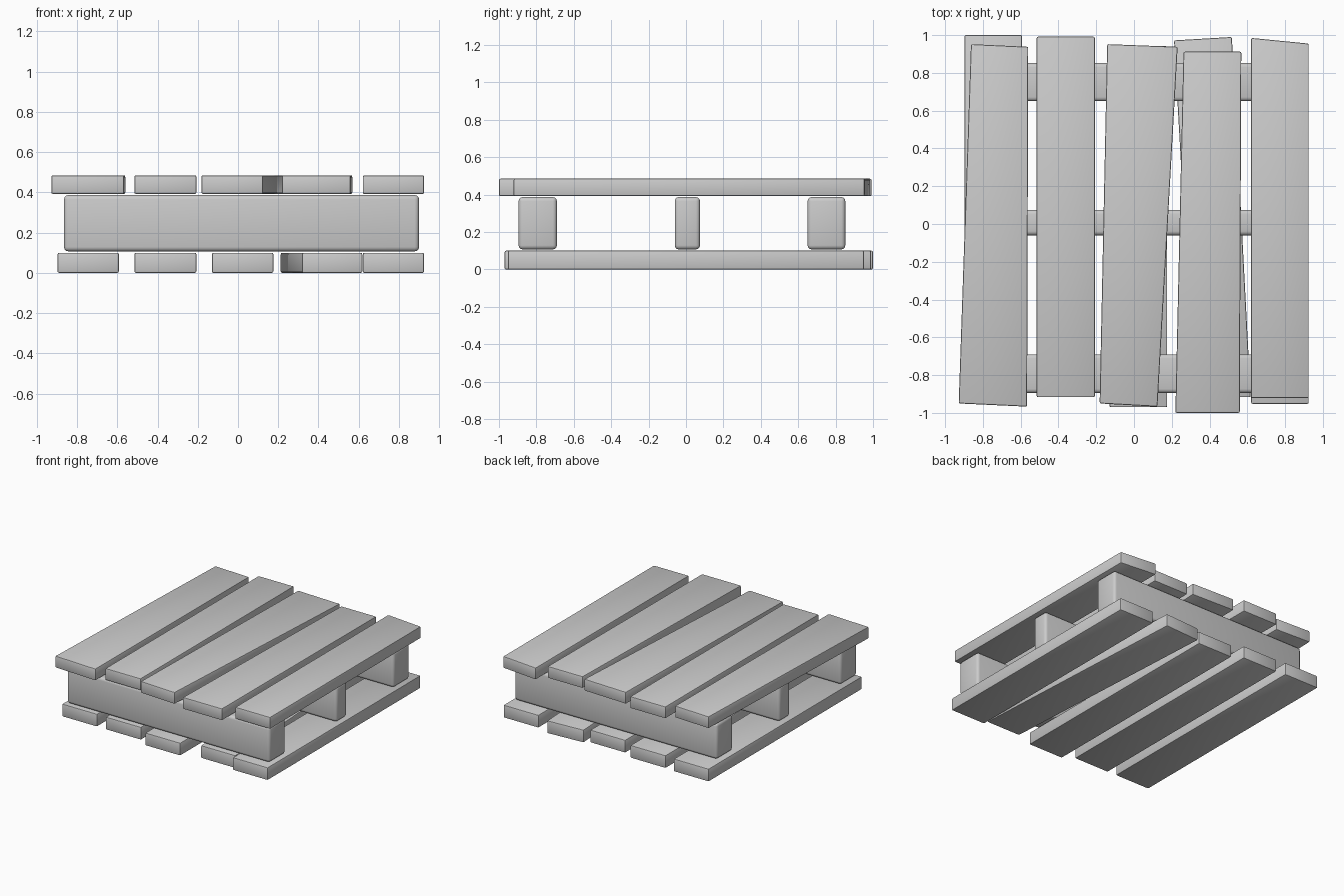
import bpy, bmesh

if "Cube" in bpy.data.objects:
    bpy.data.objects.remove(bpy.data.objects["Cube"])


def slab(name, corners, z0, z1, bevel, segments):
    """Extrude a four-sided plan outline from z0 to z1 and round its edges."""
    bm = bmesh.new()
    face = bm.faces.new([bm.verts.new((x, y, z0)) for x, y in corners])
    ext = bmesh.ops.extrude_face_region(bm, geom=[face])
    top = [v for v in ext["geom"] if isinstance(v, bmesh.types.BMVert)]
    bmesh.ops.translate(bm, verts=top, vec=(0, 0, z1 - z0))
    bmesh.ops.recalc_face_normals(bm, faces=bm.faces)
    mesh = bpy.data.meshes.new(name)
    bm.to_mesh(mesh)
    bm.free()
    ob = bpy.data.objects.new(name, mesh)
    bpy.context.collection.objects.link(ob)
    mod = ob.modifiers.new("rounded_edges", "BEVEL")
    mod.width = bevel
    mod.segments = segments
    bpy.ops.object.select_all(action="DESELECT")
    ob.select_set(True)
    bpy.context.view_layer.objects.active = ob
    bpy.ops.object.modifier_apply(modifier=mod.name)
    bpy.ops.object.shade_smooth_by_angle()
    return ob


def rect(x0, x1, y0, y1):
    return [(x0, y0), (x1, y0), (x1, y1), (x0, y1)]


# Cross beams
for name, y0, y1 in (("front_beam", -0.895, -0.69),
                     ("middle_beam", -0.06, 0.075),
                     ("back_beam", 0.65, 0.852)):
    slab(name, rect(-0.865, 0.90, y0, y1), 0.107, 0.387, 0.022, 3)

# Deck planks: front left, front right, back right, back left
deck = [
    [(-0.928, -0.95), (-0.566, -0.967), (-0.56, 0.938), (-0.863, 0.952)],
    rect(-0.515, -0.207, -0.917, 0.992),
    [(-0.182, -0.95), (0.124, -0.967), (0.231, 0.938), (-0.142, 0.952)],
    [(0.219, -1.0), (0.56, -1.0), (0.568, 0.912), (0.262, 0.912)],
    [(0.62, -0.922), (0.925, -0.922), (0.925, 0.955), (0.62, 0.985)],
]
for i, corners in enumerate(deck):
    slab(f"deck_plank_{i + 1}", corners, 0.392, 0.485, 0.008, 2)

# Base planks
base = [
    rect(-0.897, -0.592, -0.91, 1.0),
    rect(-0.515, -0.207, -0.912, 0.99),
    rect(-0.13, 0.176, -0.97, 0.942),
    [(0.318, -0.917), (0.618, -0.917), (0.518, 0.99), (0.212, 0.972)],
    rect(0.62, 0.925, -0.952, 0.952),
]
for i, corners in enumerate(base):
    slab(f"base_plank_{i + 1}", corners, 0.0, 0.1, 0.008, 2)
